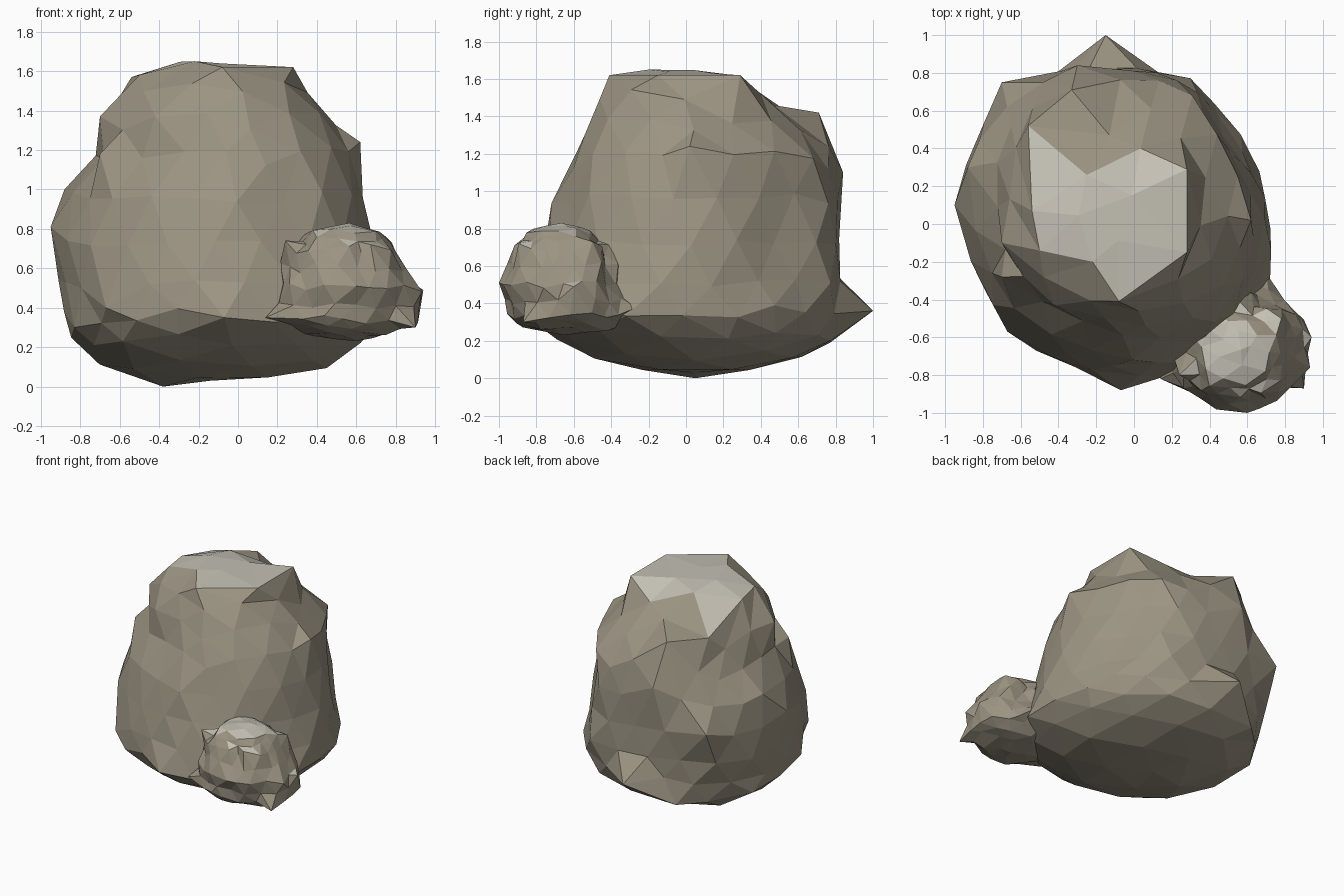
import bpy
import bmesh
import random
from math import acos, atan2, cos, sin, pi
from mathutils import Vector

default_cube = bpy.data.objects.get("Cube")
if default_cube:
    bpy.data.objects.remove(default_cube, do_unlink=True)


def make_material(name, colour):
    material = bpy.data.materials.new(name)
    material.use_nodes = True
    material.diffuse_color = colour
    shader = material.node_tree.nodes["Principled BSDF"]
    shader.inputs["Base Color"].default_value = colour
    shader.inputs["Roughness"].default_value = 0.9
    return material


stone = make_material("warm_grey_stone", (0.33, 0.295, 0.225, 1))
pale_stone = make_material("pale_weathered_stone", (0.55, 0.525, 0.455, 1))


def sample(rows, t):
    """Blend between neighbouring rows; t runs from the first (0) to the last (1)."""
    position = min(max(t, 0), 0.9999) * (len(rows) - 1)
    index = int(position)
    blend = position - index
    return [a + (b - a) * blend for a, b in zip(rows[index], rows[index + 1])]


def make_rock(name, levels, outline, roughness, seed, peaks, pale_height, pale_slope):
    """Wrap a faceted sphere onto stacked levels, roughen it, then pull out its peaks."""
    rng = random.Random(seed)
    plan = [(radius,) for radius in outline + outline[:1]]
    bm = bmesh.new()
    bmesh.ops.create_icosphere(bm, subdivisions=3, radius=1)

    for vert in bm.verts:
        direction = vert.co.normalized()
        polar = acos(max(-1, min(1, direction.z))) / pi
        azimuth = atan2(direction.y, direction.x) % (2 * pi)
        z, x_min, x_max, y_min, y_max = sample(levels, polar)
        radius = sample(plan, azimuth / (2 * pi))[0]
        x = (x_min + x_max) / 2 + (x_max - x_min) / 2 * cos(azimuth) * radius
        y = (y_min + y_max) / 2 + (y_max - y_min) / 2 * sin(azimuth) * radius
        jitter = Vector([rng.uniform(-roughness, roughness) for _ in range(3)])
        jitter.z *= 4 * polar * (1 - polar)
        vert.co = Vector((x, y, z)) + jitter
        vert.co.z = max(vert.co.z, levels[-1][0])
    bmesh.ops.recalc_face_normals(bm, faces=bm.faces)
    bm.normal_update()

    # Each peak claims the closest vertex that is still free
    free = set(bm.verts)
    claimed = set()
    for peak in peaks:
        target = Vector(peak)
        closest = min(free, key=lambda v: (v.co - target).length)
        closest.co = target
        free.remove(closest)
        claimed.add(closest)

    # Slide the vertices around the peaks along the surface to even out the facets
    around = {e.other_vert(v) for v in claimed for e in v.link_edges} - claimed
    for _ in range(2):
        eased = {}
        for vert in around:
            neighbours = [e.other_vert(vert).co for e in vert.link_edges]
            slide = sum(neighbours, Vector()) / len(neighbours) - vert.co
            slide -= vert.normal * slide.dot(vert.normal) * 0.9
            eased[vert] = vert.co + slide * 0.5
        for vert, position in eased.items():
            vert.co = position

    # Upward facets on the crown are weathered pale
    bm.normal_update()
    for face in bm.faces:
        high = face.calc_center_median().z > pale_height
        face.material_index = int(high and face.normal.z > pale_slope)

    mesh = bpy.data.meshes.new(name)
    bm.to_mesh(mesh)
    bm.free()
    mesh.materials.append(stone)
    mesh.materials.append(pale_stone)
    rock = bpy.data.objects.new(name, mesh)
    bpy.context.collection.objects.link(rock)


# Levels: height, then left-to-right and front-to-back limits
boulder_levels = [
    (1.64, -0.13, -0.13, -0.05, -0.05),
    (1.62, -0.49, 0.28, -0.41, 0.30),
    (1.42, -0.68, 0.40, -0.52, 0.56),
    (1.18, -0.74, 0.60, -0.60, 0.80),
    (0.88, -0.93, 0.64, -0.75, 0.85),
    (0.57, -0.93, 0.71, -0.82, 0.85),
    (0.34, -0.87, 0.75, -0.87, 0.84),
    (0.19, -0.85, 0.60, -0.70, 0.80),
    (0.06, -0.62, 0.38, -0.42, 0.54),
    (0.03, -0.20, -0.20, 0.05, 0.05),
]

# Plan radius at even steps, counter-clockwise from +x
boulder_outline = [
    1.0, 0.95, 0.94, 1.01, 0.96, 0.98, 1.03, 1.05, 1.01,
    0.99, 0.95, 0.95, 0.94, 0.95, 1.0, 1.0, 1.03, 1.02,
]

# Crown corners and rear ledge, then side and base corners
boulder_peaks = [
    (-0.22, -0.20, 1.65),
    (-0.08, -0.41, 1.62),
    (0.28, -0.15, 1.62),
    (0.28, 0.29, 1.62),
    (-0.25, 0.26, 1.62),
    (-0.50, -0.14, 1.58),
    (-0.54, 0.07, 1.57),
    (-0.13, 0.47, 1.46),
    (-0.56, 0.52, 1.44),
    (-0.33, 0.71, 1.42),
    (-0.70, -0.10, 1.37),
    (-0.70, -0.28, 1.18),
    (-0.30, 0.84, 1.10),
    (-0.70, 0.75, 0.80),
    (-0.88, 0.30, 1.00),
    (-0.95, 0.10, 0.81),
    (0.62, 0.02, 1.24),
    (-0.15, 1.00, 0.36),
    (-0.45, 0.77, 0.19),
    (-0.83, -0.25, 0.30),
    (-0.67, -0.57, 0.40),
    (-0.07, -0.88, 0.35),
    (-0.38, 0.05, 0.00),
]
make_rock("boulder", boulder_levels, boulder_outline, 0.018, 4,
          boulder_peaks, 1.52, 0.85)

small_levels = [
    (0.83, 0.55, 0.55, -0.65, -0.65),
    (0.79, 0.36, 0.72, -0.84, -0.48),
    (0.70, 0.25, 0.81, -0.91, -0.43),
    (0.50, 0.20, 0.92, -0.97, -0.34),
    (0.34, 0.16, 0.91, -0.94, -0.27),
    (0.27, 0.30, 0.80, -0.85, -0.35),
    (0.23, 0.60, 0.60, -0.65, -0.65),
]
small_outline = [1.0, 0.97, 1.0, 1.0, 1.0, 1.06, 1.0, 1.05]
small_peaks = [
    (0.94, -0.60, 0.49),
    (0.90, -0.87, 0.30),
    (0.60, -1.00, 0.51),
    (0.14, -0.82, 0.35),
    (0.24, -0.80, 0.74),
    (0.78, -0.50, 0.73),
    (0.70, -0.26, 0.38),
]
make_rock("small_rock", small_levels, small_outline, 0.025, 9,
          small_peaks, 0.50, 0.82)
